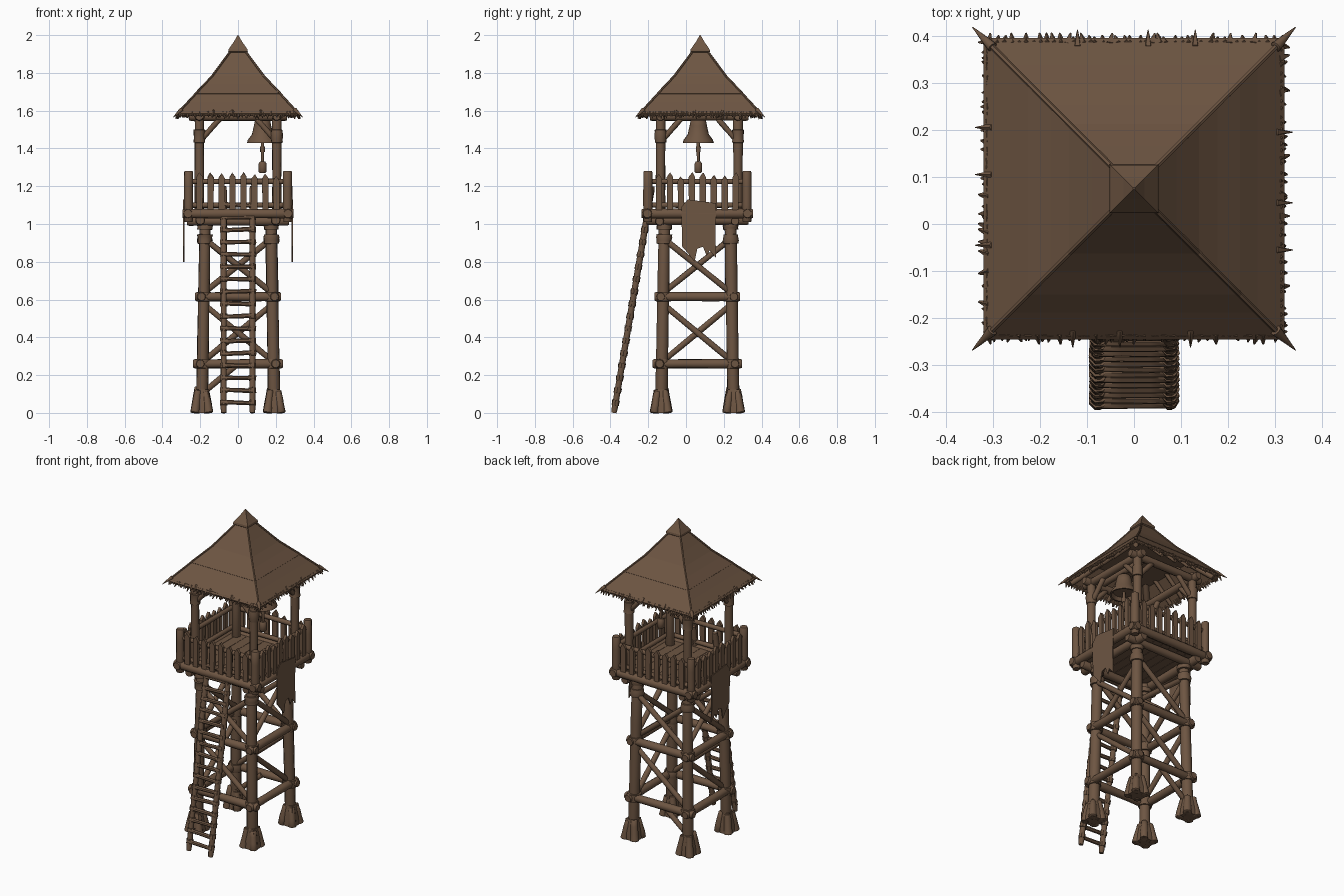
import bpy, bmesh, math, random
from mathutils import Vector

random.seed(4)
if "Cube" in bpy.data.objects:
    bpy.data.objects.remove(bpy.data.objects["Cube"])

wood = bpy.data.materials.new("weathered brown")
wood.use_nodes = True
BROWN = (0.155, 0.092, 0.055, 1)
wood.diffuse_color = BROWN
wood.node_tree.nodes["Principled BSDF"].inputs["Base Color"].default_value = BROWN

CY = 0.06                                   # tower axis in y
CORNERS = [(-1, -1), (1, -1), (1, 1), (-1, 1)]


def finish(name, bm, smooth=True):
    bmesh.ops.recalc_face_normals(bm, faces=bm.faces)
    mesh = bpy.data.meshes.new(name)
    bm.to_mesh(mesh)
    bm.free()
    mesh.materials.append(wood)
    ob = bpy.data.objects.new(name, mesh)
    bpy.context.collection.objects.link(ob)
    if smooth:
        bpy.ops.object.select_all(action='DESELECT')
        ob.select_set(True)
        bpy.context.view_layer.objects.active = ob
        bpy.ops.object.shade_smooth_by_angle(angle=math.radians(50))
    return ob


def loft(bm, rings):
    """Skin a stack of equal point rings and cap both ends."""
    vs = [[bm.verts.new(p) for p in ring] for ring in rings]
    n = len(vs[0])
    for a, b in zip(vs, vs[1:]):
        for i in range(n):
            bm.faces.new((a[i], a[(i + 1) % n], b[(i + 1) % n], b[i]))
    bm.faces.new(vs[0][::-1])
    bm.faces.new(vs[-1])


def log(bm, a, b, r, r2=None, sides=9, wobble=0.07):
    """Slightly uneven round timber from a to b."""
    a, b = Vector(a), Vector(b)
    d = (b - a).normalized()
    u = d.orthogonal().normalized()
    v = d.cross(u)
    r2 = r if r2 is None else r2
    rings = []
    for t in (0, 0.02, 0.35, 0.7, 0.98, 1):
        rad = (r + (r2 - r) * t) * (0.86 if t in (0, 1) else 1 + random.uniform(-wobble, wobble))
        c = a.lerp(b, t)
        rings.append([c + rad * (u * math.cos(k) + v * math.sin(k))
                      for k in (2 * math.pi * i / sides for i in range(sides))])
    loft(bm, rings)


def lathe(bm, profile, x, y, sides=20):
    loft(bm, [[(x + r * math.cos(2 * math.pi * i / sides),
                y + r * math.sin(2 * math.pi * i / sides), z) for i in range(sides)]
              for r, z in profile])


def square(half, z, cy):
    return [(sx * half, cy + sy * half, z) for sx, sy in CORNERS]


def box(bm, lo, hi):
    loft(bm, [[(lo[0], lo[1], z), (hi[0], lo[1], z), (hi[0], hi[1], z), (lo[0], hi[1], z)]
              for z in (lo[2], hi[2])])


def side_point(side, s, out, z, cy=CY):
    """Point on one of four sides: s runs along it, out is distance from the axis."""
    x, y = [(s, -out), (out, s), (-s, out), (-out, -s)][side]
    return (x, cy + y, z)


def leg_half(z):
    return 0.192 - 0.017 * z


# Legs with lashings, and log stubs round each foot
legs, feet, lashings = bmesh.new(), bmesh.new(), bmesh.new()
for sx, sy in CORNERS:
    at = lambda z: (sx * leg_half(z), CY + sy * leg_half(z), z)
    log(legs, at(0), at(1.03), 0.034, 0.03)
    for z in (0.26, 0.615, 0.92):
        log(lashings, at(z - 0.025), at(z + 0.025), 0.041)
    log(lashings, at(0.97), at(1.0), 0.04)
    x, y, _ = at(0)
    loft(feet, [[(x + h * cx, y + h * cy, z) for cx, cy in CORNERS]
                for h, z in ((0.047, 0), (0.044, 0.05), (0.031, 0.125))])
    for cx, cy in CORNERS:
        log(feet, (x + cx * 0.036, y + cy * 0.036, 0),
            (x + cx * 0.02, y + cy * 0.02, random.uniform(0.11, 0.14)), 0.025, 0.018)
finish("legs", legs)
finish("leg_lashings", lashings)
finish("feet", feet)

# Horizontal beams and diagonal braces on all four sides
beams, braces = bmesh.new(), bmesh.new()
for side in range(4):
    for z, ext in ((0.26, 0.05), (0.615, 0.045)):
        h = leg_half(z)
        log(beams, side_point(side, -h - ext, h + 0.012, z),
            side_point(side, h + ext, h + 0.012, z), 0.024)
    h = 0.175
    for flip in (-1, 1):
        log(braces, side_point(side, -flip * h, h - 0.012 * flip, 0.64),
            side_point(side, flip * h, h - 0.012 * flip, 0.92), 0.016)
    log(braces, side_point(side, -h, 0.18, 0.57), side_point(side, h, 0.18, 0.28), 0.016)
log(braces, side_point(2, 0.18, 0.18, 0.11), side_point(2, 0, 0.18, 0.26), 0.016)
finish("cross_beams", beams)
finish("diagonal_braces", braces)

# Platform: planked floor on crossing joists
floor = bmesh.new()
for i in range(9):
    x = -0.265 + i * 0.059
    end = random.uniform(0.262, 0.275)
    box(floor, (x, CY - end, 1.045), (x + 0.057, CY + end, 1.07))
finish("platform_planks", floor, False)
joists = bmesh.new()
for s in (-0.2, 0.2):
    log(joists, (s, CY - 0.27, 1.02), (s, CY + 0.27, 1.02), 0.026)
    log(joists, (-0.27, CY + s, 1.015), (0.27, CY + s, 1.015), 0.024)
for side in range(4):
    log(joists, side_point(side, -0.295, 0.265, 1.055), side_point(side, 0.295, 0.265, 1.055), 0.026)
finish("platform_joists", joists)

# Railing: corner posts, two rails and pointed pickets per side
rails, pickets = bmesh.new(), bmesh.new()
for side in range(4):
    log(rails, side_point(side, 0.262, 0.262, 1.01), side_point(side, 0.262, 0.262, 1.28), 0.024)
    for z in (1.1, 1.225):
        log(rails, side_point(side, -0.27, 0.255, z), side_point(side, 0.27, 0.255, z), 0.014)
    for i in range(8):
        s = -0.203 + i * 0.058
        top, lean = 1.26 + random.uniform(-0.012, 0.015), random.uniform(-0.004, 0.004)
        outline = [(-0.016, 1.07), (0.016, 1.07), (0.017, top - 0.025), (lean, top), (-0.017, top - 0.025)]
        loft(pickets, [[side_point(side, s + ds, out, z) for ds, z in outline]
                       for out in (0.262, 0.279)])
finish("railing", rails)
finish("railing_pickets", pickets, False)

# Ragged cloth hanging from each side of the platform
cloth = [(-0.025, 1.09), (0.01, 1.13), (0.16, 1.11), (0.155, 0.95), (0.16, 0.82), (0.125, 0.86),
         (0.11, 0.83), (0.09, 0.88), (0.06, 0.87), (0.045, 0.8), (0.015, 0.84), (-0.02, 0.88)]
for name, sx in (("left_cloth", 1), ("right_cloth", -1)):
    bm = bmesh.new()
    loft(bm, [[(sx * x, y, z) for y, z in cloth] for x in (0.284, 0.29)])
    finish(name, bm, False)

# Ladder leaning on the front
ladder, rungs = bmesh.new(), bmesh.new()
foot, top = Vector((0, -0.382, 0.0)), Vector((0, -0.18, 1.2))
for sx in (-0.076, 0.076):
    log(ladder, foot + Vector((sx, 0, 0)), top + Vector((sx, 0, 0)), 0.016)
for i in range(17):
    p = foot.lerp(top, 0.045 + i * 0.0545)
    tilt = random.uniform(-0.005, 0.005)
    log(rungs, p + Vector((-0.088, -0.008, tilt)), p + Vector((0.088, -0.008, -tilt)), 0.012, sides=7)
    for sx in (-0.076, 0.076):
        c, d = p + Vector((sx, 0, 0)), (top - foot).normalized() * 0.014
        log(rungs, c - d, c + d, 0.02, sides=7)
finish("ladder_rails", ladder)
finish("ladder_rungs", rungs)

# Upper posts, knee braces and roof frame
PY = 0.07
posts, frame = bmesh.new(), bmesh.new()
for side in range(4):
    log(posts, side_point(side, 0.205, 0.205, 1.05, PY), side_point(side, 0.205, 0.205, 1.6, PY), 0.025)
    log(posts, side_point(side, 0.205, 0.205, 1.43, PY), side_point(side, 0.205, 0.205, 1.5, PY), 0.031)
    log(frame, side_point(side, -0.26, 0.205, 1.57, PY), side_point(side, 0.26, 0.205, 1.57, PY), 0.024)
    for flip in (-1, 1):
        log(frame, side_point(side, flip * 0.2, 0.205, 1.44, PY),
            side_point(side, flip * 0.095, 0.205, 1.56, PY), 0.015)
    log(frame, side_point(side, 0.29, 0.29, 1.575, PY), side_point(side, 0, 0, 1.86, PY), 0.018)
    for s in (-0.1, 0, 0.1):
        log(frame, side_point(side, s, 0.3, 1.57, PY), side_point(side, s, 0.11, 1.755, PY), 0.012)
log(frame, (0.13, PY - 0.2, 1.585), (0.13, PY + 0.2, 1.585), 0.02)
finish("upper_posts", posts)
finish("roof_frame", frame)

# Thatched roof: overlapping square tiers with a hollow underside
RY = 0.075
tiers = [(0.32, 1.585, 0.205, 1.71), (0.225, 1.69, 0.13, 1.79),
         (0.145, 1.772, 0.035, 1.92)]
roof = bmesh.new()
for low, z0, high, z1 in tiers:
    mid, zm = (low + high) / 2, (z0 + z1) / 2 - 0.002
    loft(roof, [square(high - 0.01, z1 - 0.03, RY), square(low - 0.008, z0 - 0.014, RY),
                square(low, z0, RY), square(mid, zm, RY), square(high, z1, RY)])
bmesh.ops.delete(roof, geom=[f for f in roof.faces if abs(f.normal.z) > 0.99 and
                             f.calc_center_median().z < 1.85], context='FACES_ONLY')
finish("thatch_tiers", roof, False)
cap = bmesh.new()
loft(cap, [square(h, z, RY) for h, z in
           ((0.035, 1.9), (0.052, 1.912), (0.05, 1.925), (0.022, 1.965), (0.002, 2.0))])
finish("roof_cap", cap, False)

# Ridge seams, corner spikes and ragged straw along the eaves
straw = bmesh.new()
for side in range(4):
    for low, z0, high, z1 in tiers:
        log(straw, side_point(side, low, low, z0, RY), side_point(side, high, high, z1, RY), 0.006, sides=6)
    log(straw, side_point(side, 0.3, 0.3, 1.605, RY), side_point(side, 0.343, 0.343, 1.565, RY), 0.012, 0.001)
    for i in range(42):
        s = -0.31 + i * 0.015 + random.uniform(-0.004, 0.004)
        reach = random.choice((0.322, 0.325, 0.33, 0.318))
        log(straw, side_point(side, s, 0.305, 1.59, RY),
            side_point(side, s + random.uniform(-0.008, 0.008), reach, random.uniform(1.555, 1.572), RY),
            0.011, 0.002, sides=5)
    for s in (-0.13, -0.03, 0.12):
        log(straw, side_point(side, s, 0.3, 1.6, RY), side_point(side, s, 0.337, 1.57, RY), 0.009, 0.001, sides=5)
finish("eaves_straw", straw)

# Bell with pull rope and weight
bell = bmesh.new()
lathe(bell, [(0.06, 1.45), (0.072, 1.43), (0.082, 1.43), (0.078, 1.445), (0.056, 1.475),
             (0.046, 1.52), (0.04, 1.55), (0.02, 1.565)], 0.13, 0.065)
finish("bell", bell)
pull = bmesh.new()
log(pull, (0.13, 0.065, 1.32), (0.13, 0.065, 1.45), 0.008)
log(pull, (0.13, 0.065, 1.38), (0.13, 0.065, 1.41), 0.013)
lathe(pull, [(0.015, 1.27), (0.022, 1.278), (0.022, 1.318), (0.014, 1.33)], 0.13, 0.065, 10)
finish("bell_pull", pull)
